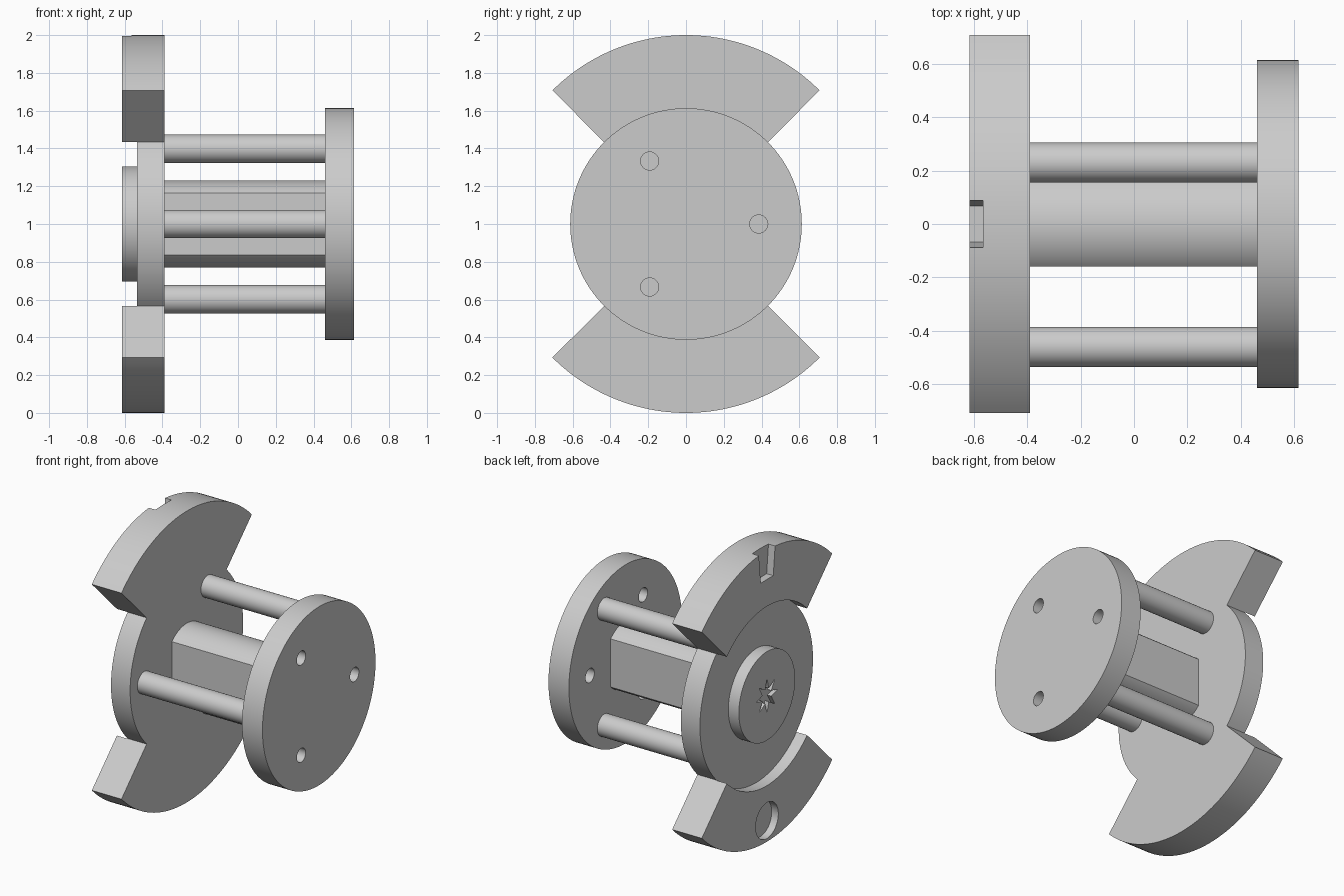
import bpy, bmesh
from math import sin, cos, pi, radians, sqrt, atan2

cube = bpy.data.objects.get("Cube")
if cube:
    bpy.data.objects.remove(cube, do_unlink=True)

steel = bpy.data.materials.new("grey metal")
steel.use_nodes = True
steel.diffuse_color = (0.6, 0.6, 0.6, 1)
steel.node_tree.nodes["Principled BSDF"].inputs["Base Color"].default_value = (0.6, 0.6, 0.6, 1)

AXIS_Z = 1.0
BACK, FLOOR, INNER = -0.615, -0.535, -0.39   # wing face, disc face, inner face
PLATE_IN, PLATE_OUT = 0.46, 0.615
R_DISC, R_WING = 0.613, 1.0


def arc(radius, start, end, steps, cy=0, cz=0):
    """Points (y, z) of an arc, angles in degrees, both ends included."""
    angles = [radians(start + (end - start) * i / steps) for i in range(steps + 1)]
    return [(cy + radius * cos(a), cz + radius * sin(a)) for a in angles]


def circle(radius, steps=96, cy=0, cz=0):
    return arc(radius, 0, 360, steps, cy, cz)[:-1]


def extrude(name, profile, x0, x1):
    """Solid from a (y, z) outline about the main axis, swept along x."""
    bm = bmesh.new()
    face = bm.faces.new([bm.verts.new((x0, y, z + AXIS_Z)) for y, z in profile])
    swept = bmesh.ops.extrude_face_region(bm, geom=[face])["geom"]
    bmesh.ops.translate(bm, vec=(x1 - x0, 0, 0),
                        verts=[v for v in swept if isinstance(v, bmesh.types.BMVert)])
    bmesh.ops.recalc_face_normals(bm, faces=bm.faces)
    mesh = bpy.data.meshes.new(name)
    bm.to_mesh(mesh)
    bm.free()
    mesh.materials.append(steel)
    obj = bpy.data.objects.new(name, mesh)
    bpy.context.collection.objects.link(obj)
    return obj


def activate(obj):
    bpy.ops.object.select_all(action='DESELECT')
    obj.select_set(True)
    bpy.context.view_layer.objects.active = obj


def cut(obj, profile, x0, x1):
    cutter = extrude("cutter", profile, x0, x1)
    cutter.hide_render = True
    mod = obj.modifiers.new("cut", 'BOOLEAN')
    mod.operation, mod.solver, mod.object = 'DIFFERENCE', 'EXACT', cutter
    activate(obj)
    bpy.ops.object.modifier_apply(modifier=mod.name)
    bpy.data.objects.remove(cutter, do_unlink=True)


# Winged plate: disc outline with two opposite quarter sectors
outline = []
for turn in (0, 180):
    outline += arc(R_DISC, turn - 45, turn + 45, 32)
    outline += arc(R_WING, turn + 45, turn + 135, 48)
winged_plate = extrude("winged_plate", outline, BACK, INNER)
# Recess between the wings, then the notch and the blind round pocket
cut(winged_plate, circle(R_DISC + 0.002, 128), BACK - 0.1, FLOOR)
cut(winged_plate, [(-0.068, 0.8), (0.068, 0.8), (0.09, 1.02), (-0.09, 1.02)],
    BACK - 0.1, BACK + 0.05)
cut(winged_plate, circle(0.123, 48, 0, -0.855), BACK - 0.1, BACK + 0.05)

# Raised hub with an engraved eight-pointed star
hub = extrude("hub", circle(0.305), BACK, FLOOR)
star = []
for i in range(16):
    r = 0.05 if i % 2 else 0.12
    star.append((r * cos(i * pi / 8), r * sin(i * pi / 8)))
cut(hub, star, BACK - 0.1, BACK + 0.03)

# Round end plate with three through holes
end_plate = extrude("end_plate", circle(R_DISC, 128), PLATE_IN, PLATE_OUT)
for k in range(3):
    a = k * 2 * pi / 3
    cut(end_plate, circle(0.048, 32, 0.385 * cos(a), 0.385 * sin(a)),
        PLATE_IN - 0.1, PLATE_OUT + 0.1)

# Central shaft: round with two flats
flat = atan2(sqrt(0.23 ** 2 - 0.16 ** 2), 0.16) * 180 / pi
shaft = extrude("shaft", arc(0.23, flat, 180 - flat, 32) + arc(0.23, 180 + flat, 360 - flat, 32),
                INNER, PLATE_IN)

# Three connecting rods, set between the holes
rods = []
for k in range(3):
    a = pi + k * 2 * pi / 3
    rods.append(extrude(f"rod_{k + 1}", circle(0.075, 48, 0.46 * cos(a), 0.46 * sin(a)),
                        INNER, PLATE_IN))

for obj in [winged_plate, hub, end_plate, shaft] + rods:
    activate(obj)
    bpy.ops.object.shade_smooth_by_angle(angle=radians(25))
